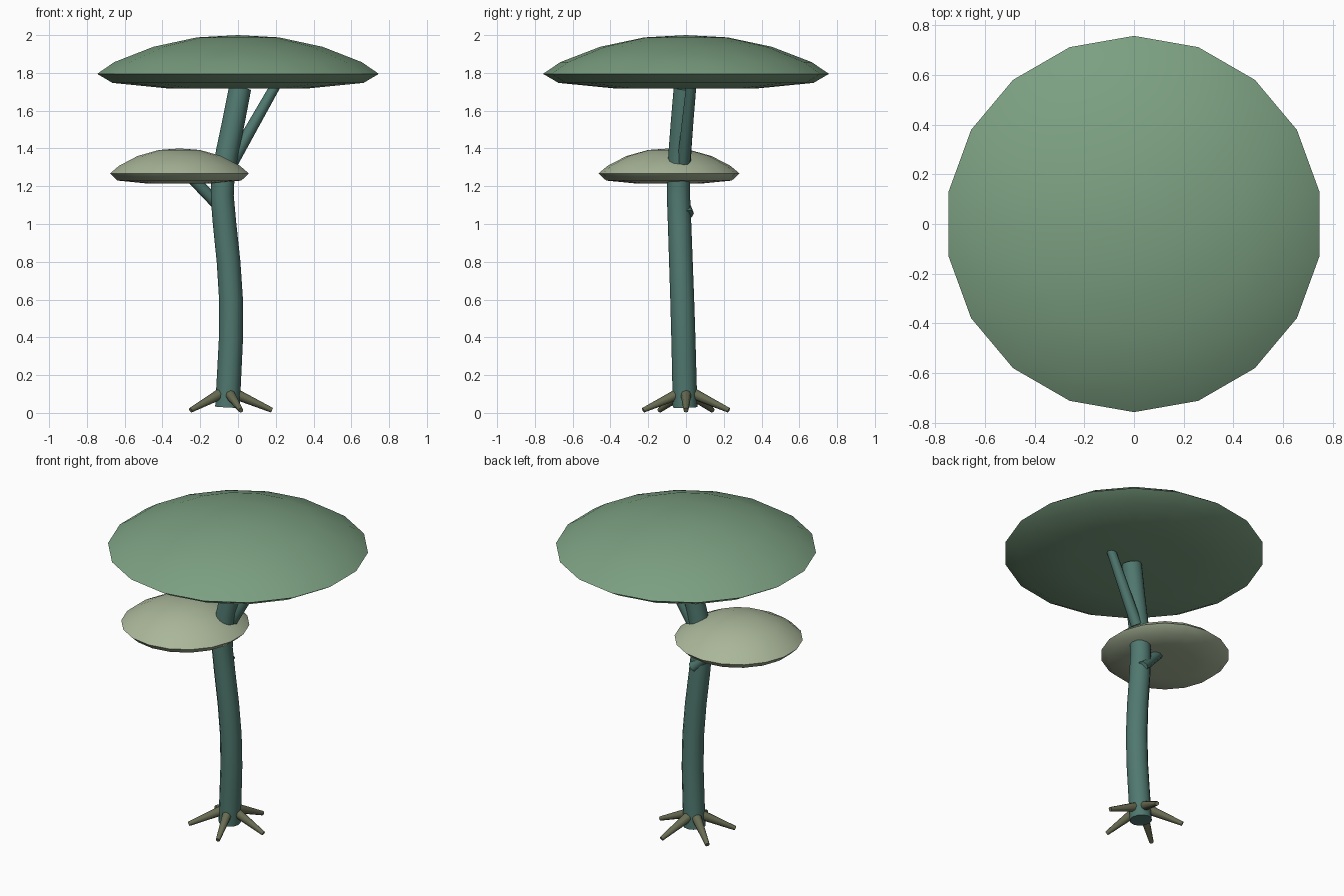
import bpy, bmesh, math
from mathutils import Vector

if "Cube" in bpy.data.objects:
    bpy.data.objects.remove(bpy.data.objects["Cube"])


def material(name, rgb):
    m = bpy.data.materials.new(name)
    m.diffuse_color = (*rgb, 1)
    m.use_nodes = True
    m.node_tree.nodes["Principled BSDF"].inputs["Base Color"].default_value = m.diffuse_color
    return m


def finish(name, bm, mat, angle):
    bmesh.ops.recalc_face_normals(bm, faces=bm.faces[:])
    me = bpy.data.meshes.new(name)
    bm.to_mesh(me)
    bm.free()
    ob = bpy.data.objects.new(name, me)
    bpy.context.collection.objects.link(ob)
    me.materials.append(mat)
    bpy.ops.object.select_all(action='DESELECT')
    bpy.context.view_layer.objects.active = ob
    ob.select_set(True)
    bpy.ops.object.shade_smooth_by_angle(angle=math.radians(angle))
    return ob


def bridge(bm, a, b):
    n = len(a)
    for i in range(n):
        bm.faces.new((a[i], a[(i + 1) % n], b[(i + 1) % n], b[i]))


def tube(name, pts, radii, sides, mat):
    """Capped round tube through the points."""
    bm = bmesh.new()
    pts = [Vector(p) for p in pts]
    rings = []
    for i, p in enumerate(pts):
        d = pts[min(i + 1, len(pts) - 1)] - pts[max(i - 1, 0)]
        d.normalize()
        ref = Vector((0, 1, 0)) if abs(d.y) < 0.8 else Vector((1, 0, 0))
        u = ref.cross(d).normalized()
        v = d.cross(u)
        r = radii[0] + (radii[1] - radii[0]) * i / (len(pts) - 1)
        rings.append([bm.verts.new(p + r * (u * math.cos(t) + v * math.sin(t)))
                      for t in (math.tau * k / sides for k in range(sides))])
    for a, b in zip(rings, rings[1:]):
        bridge(bm, a, b)
    bm.faces.new(rings[0])
    bm.faces.new(rings[-1])
    return finish(name, bm, mat, 50)


def cap(name, center, profile, sides, mat):
    """Mushroom cap turned from (radius, z) points, apex first."""
    bm = bmesh.new()
    cx, cy = center
    apex = bm.verts.new((cx, cy, profile[0][1]))
    rings = []
    for r, z in profile[1:]:
        rings.append([bm.verts.new((cx + r * math.cos(t), cy + r * math.sin(t), z))
                      for t in (math.pi / 2 + math.tau * k / sides for k in range(sides))])
    for i in range(sides):
        bm.faces.new((apex, rings[0][i], rings[0][(i + 1) % sides]))
    for a, b in zip(rings, rings[1:]):
        bridge(bm, a, b)
    bm.faces.new(rings[-1])
    return finish(name, bm, mat, 75)


stem = material("stem_teal", (0.08, 0.19, 0.16))
green = material("cap_green", (0.20, 0.35, 0.22))
pale = material("cap_pale", (0.40, 0.47, 0.32))
rootm = material("root_olive", (0.14, 0.15, 0.085))

# Caps
cap("upper_cap", (0, 0),
    [(0, 2.0), (0.22, 1.988), (0.455, 1.938), (0.665, 1.857), (0.757, 1.795),
     (0.675, 1.747), (0.37, 1.717)], 18, green)
cap("lower_cap", (-0.31, -0.09),
    [(0, 1.4), (0.11, 1.392), (0.225, 1.36), (0.325, 1.308), (0.373, 1.268),
     (0.333, 1.23), (0.18, 1.215)], 18, pale)

# Curved trunk
tube("trunk",
     [(-0.056, -0.005, 0.03), (-0.047, -0.009, 0.2), (-0.037, -0.014, 0.4),
      (-0.037, -0.02, 0.6), (-0.05, -0.027, 0.8), (-0.071, -0.034, 1.0),
      (-0.084, -0.04, 1.15), (-0.078, -0.038, 1.27), (-0.053, -0.031, 1.4),
      (-0.022, -0.02, 1.55), (0.011, -0.006, 1.72)], (0.065, 0.059), 12, stem)

# Branches carrying the caps
tube("upper_branch", [(-0.03, -0.012, 1.33), (0.2, 0.028, 1.735)], (0.034, 0.027), 8, stem)
tube("lower_branch", [(-0.055, 0.01, 1.05), (-0.25, -0.065, 1.25)], (0.033, 0.03), 8, stem)

# Five splayed roots
for k in range(5):
    c, s = math.cos(math.tau * k / 5), math.sin(math.tau * k / 5)
    tube("root_%d" % (k + 1),
         [(-0.058 + 0.045 * c, 0.045 * s, 0.1), (-0.058 + 0.238 * c, 0.238 * s, 0.014)],
         (0.029, 0.013), 8, rootm)
